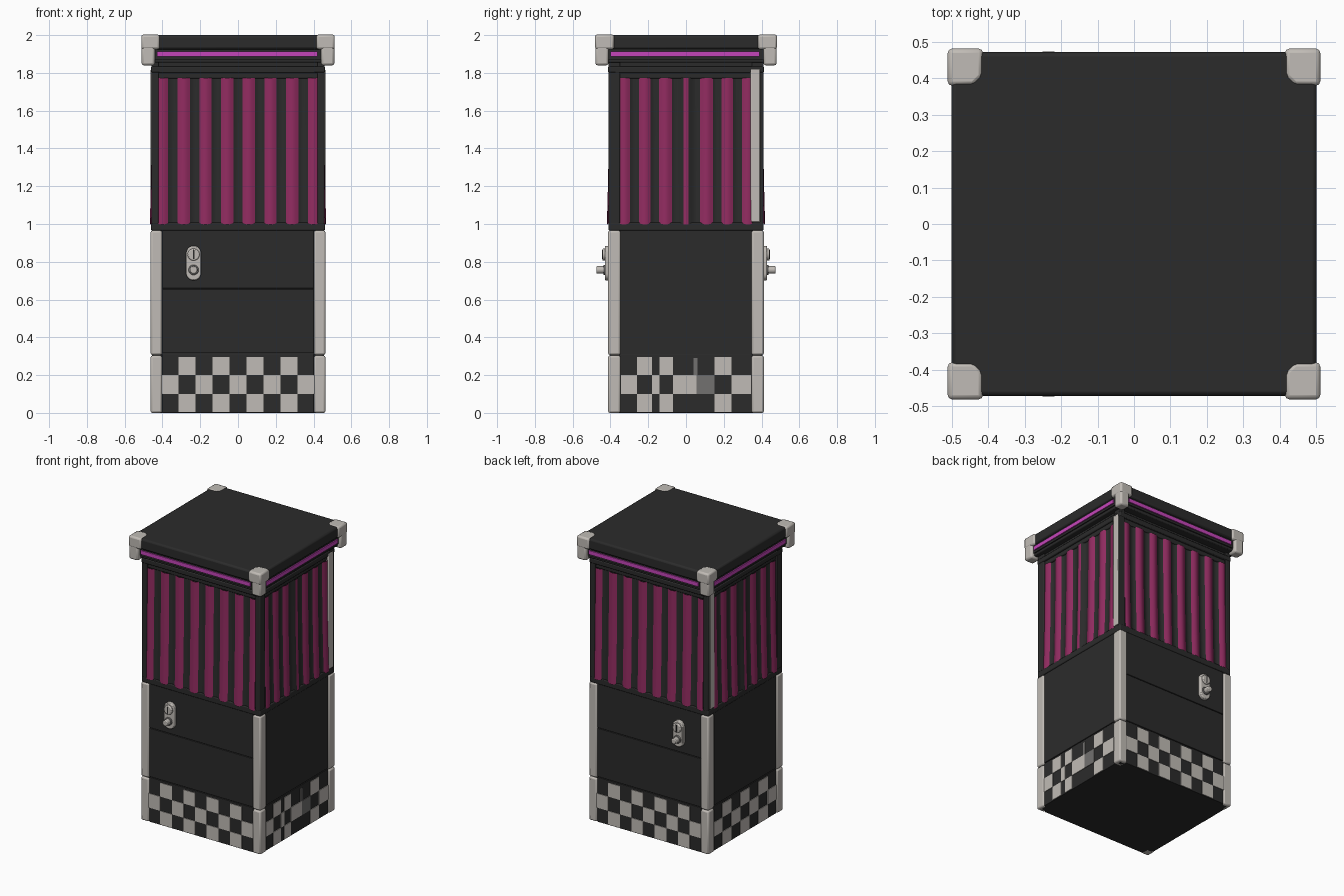
import bpy, bmesh, math
from mathutils import Matrix, Vector

if "Cube" in bpy.data.objects:
    bpy.data.objects.remove(bpy.data.objects["Cube"])


def material(name, r, g, b):
    m = bpy.data.materials.new(name)
    m.diffuse_color = (r, g, b, 1)
    m.use_nodes = True
    m.node_tree.nodes["Principled BSDF"].inputs["Base Color"].default_value = m.diffuse_color
    return m


DARK = material("charcoal", 0.024, 0.024, 0.024)
LIGHT = material("pale_metal", 0.53, 0.50, 0.465)
GREY = material("worn_grey", 0.17, 0.165, 0.16)
MAGENTA = material("curtain_magenta", 0.29, 0.025, 0.12)
NEON = material("neon_purple", 0.56, 0.06, 0.49)


def finish(name, bm, mats, bevel=0.0):
    me = bpy.data.meshes.new(name)
    bm.to_mesh(me)
    bm.free()
    ob = bpy.data.objects.new(name, me)
    bpy.context.collection.objects.link(ob)
    for m in mats:
        me.materials.append(m)
    if bevel:
        mod = ob.modifiers.new("bevel", 'BEVEL')
        mod.width, mod.segments = bevel, 2
        mod.limit_method = 'ANGLE'
    bpy.ops.object.select_all(action='DESELECT')
    ob.select_set(True)
    bpy.context.view_layer.objects.active = ob
    bpy.ops.object.shade_smooth_by_angle(angle=math.radians(35))
    return ob


def add_box(bm, x, y, z):
    lo, hi = Vector((x[0], y[0], z[0])), Vector((x[1], y[1], z[1]))
    m = Matrix.Translation((lo + hi) / 2) @ Matrix.Diagonal((*(hi - lo), 1))
    bmesh.ops.create_cube(bm, size=1, matrix=m)


def block(name, hx, hy, z, mat, bevel=0.006):
    bm = bmesh.new()
    add_box(bm, (-hx, hx), (-hy, hy), z)
    return finish(name, bm, [mat], bevel)


def turn(k):
    # quarter turns: 0 front, 1 right, 2 back, 3 left
    return Matrix.Rotation(k * math.pi / 2, 4, 'Z')


def plates(name, k, items, d, mat, bevel=0.0):
    # boxes (u0, u1, z0, z1) on side k, between distances d[0] and d[1]
    bm = bmesh.new()
    for u0, u1, z0, z1 in items:
        add_box(bm, (u0, u1), (-d[1], -d[0]), (z0, z1))
    bm.transform(turn(k))
    return finish(name, bm, [mat], bevel)


def prism(name, pts, z0, z1, mat, matrix, bevel):
    bm = bmesh.new()
    f = bm.faces.new([bm.verts.new((x, y, z0)) for x, y in pts])
    ext = bmesh.ops.extrude_face_region(bm, geom=[f])
    for v in ext["geom"]:
        if isinstance(v, bmesh.types.BMVert):
            v.co.z = z1
    bm.transform(matrix)
    bmesh.ops.recalc_face_normals(bm, faces=bm.faces)
    return finish(name, bm, [mat], bevel)


SIDES = ["front", "right", "back", "left"]
DIST = [0.41, 0.458, 0.41, 0.458]

# Body core, rails and roof
block("lower_core", 0.448, 0.398, (0, 0.97), DARK)
block("upper_core", 0.438, 0.385, (0.95, 1.86), DARK)
block("waist_rail", 0.46, 0.41, (0.965, 1.008), DARK)
block("curtain_head_rail", 0.448, 0.398, (1.77, 1.86), DARK)
block("neck_rail", 0.46, 0.412, (1.80, 1.835), DARK)
block("roof_lip", 0.485, 0.45, (1.855, 1.885), DARK)
block("roof_recess", 0.475, 0.44, (1.87, 1.94), DARK)
block("roof_slab", 0.502, 0.472, (1.925, 2.0), DARK, 0.012)

# Wall panels, with a door seam on front and back
for k, s in enumerate(SIDES):
    w = 0.402 if k % 2 == 0 else 0.348
    rows = [(0.0, 0.312), (0.316, 0.655), (0.659, 0.966)]
    if k % 2:
        rows = [(0.0, 0.312), (0.316, 0.966)]
    d = DIST[k] - 0.004
    plates(s + "_wall_panels", k, [(-w, w, a, b) for a, b in rows],
           (d - 0.03, d), DARK, 0.002)

# Checkerboard plates
regular9 = [-0.405 + 0.09 * i for i in range(10)]
regular7 = [-0.35 + 0.1 * i for i in range(8)]
uneven = [-0.345, -0.26, -0.18, -0.14, -0.07, 0.055, 0.15, 0.24, 0.345]
checks = [(regular9, {0, 2, 4, 6, 8}, {1, 3, 5, 7}),
          (uneven, {0, 2, 4, 7}, {1, 3, 6}),
          (regular9, {0, 2, 4, 6, 8}, {1, 3, 5, 7}),
          (regular7, {0, 2, 4, 6}, {1, 3, 5})]
for k, (edge, middle, outer) in enumerate(checks):
    tiles = []
    for i in range(len(edge) - 1):
        if i in middle:
            tiles.append((edge[i], edge[i + 1], 0.1, 0.2))
        if i in outer:
            tiles.append((edge[i], edge[i + 1], 0.2, 0.297))
            tiles.append((edge[i], edge[i + 1], 0.004, 0.1))
    d = DIST[k] - 0.005
    plates(SIDES[k] + "_checker_tiles", k, tiles, (d, d + 0.005), LIGHT)
plates("worn_checker_tile", 1, [(0.055, 0.15, 0.1, 0.2), (0.04, 0.06, 0.2, 0.29)],
       (0.453, 0.458), GREY)

# Corner trims, window posts and roof caps
for sx in (-1, 1):
    for sy in (-1, 1):
        tag = ("back" if sy > 0 else "front") + ("_right" if sx > 0 else "_left")

        def span(s, a, b):
            return tuple(sorted((s * a, s * b)))
        for part, z in (("lower", (0.0, 0.303)), ("upper", (0.307, 0.965))):
            bm = bmesh.new()
            add_box(bm, span(sx, 0.402, 0.463), span(sy, 0.347, 0.413), z)
            finish(tag + "_corner_trim_" + part, bm, [LIGHT], 0.01)
        bm = bmesh.new()
        add_box(bm, span(sx, 0.42, 0.458), span(sy, 0.35, 0.41), (1.0, 1.86))
        finish(tag + "_window_post", bm, [DARK], 0.005)
        if sy > 0:
            bm = bmesh.new()
            add_box(bm, span(sx, 0.44, 0.462), (0.342, 0.392), (1.01, 1.82))
            finish(tag + "_pale_post", bm, [LIGHT], 0.004)
        mirror = Matrix.Diagonal((sx, sy, 1, 1))
        top = [(0.512, 0.482), (0.415, 0.482), (0.415, 0.405), (0.44, 0.38), (0.512, 0.38)]
        low = [(0.51, 0.48), (0.44, 0.48), (0.44, 0.41), (0.51, 0.41)]
        prism(tag + "_roof_cap_top", top, 1.925, 2.003, LIGHT, mirror, 0.012)
        prism(tag + "_roof_cap_leg", low, 1.84, 1.96, LIGHT, mirror, 0.012)

# Neon strips under the roof edge
for k, s in enumerate(SIDES):
    w, d = (0.445, 0.44) if k % 2 == 0 else (0.415, 0.475)
    plates(s + "_roof_fascia", k, [(-w, w, 1.872, 1.93)], (d, d + 0.018), DARK)
    plates(s + "_neon_strip", k, [(-w + 0.015, w - 0.025, 1.887, 1.914)],
           (d + 0.017, d + 0.026), NEON)


# Pleated curtains: crests are magenta, valleys dark
def curtain(k):
    wide = k % 2 == 0
    w, period = (0.42, 0.1145) if wide else (0.35, 0.109)
    shift = period / 2 if wide else 0.0
    base = DIST[k] - 0.012
    cols, rows = 168, 8
    bm = bmesh.new()
    grid = []
    for j in range(rows + 1):
        t = j / rows
        line = []
        for i in range(cols + 1):
            u = -w + 2 * w * i / cols
            wave = math.cos(2 * math.pi * (u - shift) / period)
            flare = 0.012 * (1 - t) ** 2
            z = 1.003 + 0.77 * t - 0.006 * wave * (1 - t)
            line.append(bm.verts.new((u, -(base + flare + 0.009 * wave), z)))
        grid.append(line)
    for j in range(rows):
        for i in range(cols):
            f = bm.faces.new((grid[j][i], grid[j][i + 1],
                              grid[j + 1][i + 1], grid[j + 1][i]))
            u = -w + 2 * w * (i + 0.5) / cols
            near = abs((u - shift + period / 2) % period - period / 2)
            half = 0.032
            if not wide and abs(u) < period / 2:
                half = 0.014
            f.material_index = 1 if near < half else 0
    bm.transform(turn(k))
    finish(SIDES[k] + "_curtain", bm, [DARK, MAGENTA])


for k in range(4):
    curtain(k)


# Latches on front and back, both on the -x half
def disc(name, u, z, r, d0, d1, k, mat, bevel):
    bm = bmesh.new()
    m = Matrix.Translation((u, -(d0 + d1) / 2, z)) @ Matrix.Rotation(math.pi / 2, 4, 'X')
    bmesh.ops.create_cone(bm, cap_ends=True, segments=24, radius1=r, radius2=r,
                          depth=d1 - d0, matrix=m)
    bm.transform(turn(k))
    finish(name, bm, [mat], bevel)


for k in (0, 2):
    s, u = SIDES[k], (-0.235 if k == 0 else 0.235)
    outline = []
    for i in range(24):
        a = 2 * math.pi * (i + 0.5) / 24
        outline.append((u + 0.04 * math.cos(a),
                        0.793 + 0.04 * math.sin(a) + math.copysign(0.052, math.sin(a))))
    upright = turn(k) @ Matrix.Rotation(math.pi / 2, 4, 'X')
    prism(s + "_latch_plate", outline, 0.40, 0.43, LIGHT, upright, 0.006)
    disc(s + "_lock_cylinder", u, 0.838, 0.032, 0.42, 0.443, k, LIGHT, 0.006)
    plates(s + "_keyhole", k, [(u - 0.004, u + 0.004, 0.815, 0.862)], (0.44, 0.4445), DARK)
    disc(s + "_knob_collar", u, 0.757, 0.027, 0.42, 0.438, k, GREY, 0.004)
    disc(s + "_latch_knob", u, 0.757, 0.02, 0.43, 0.474, k, LIGHT, 0.005)
